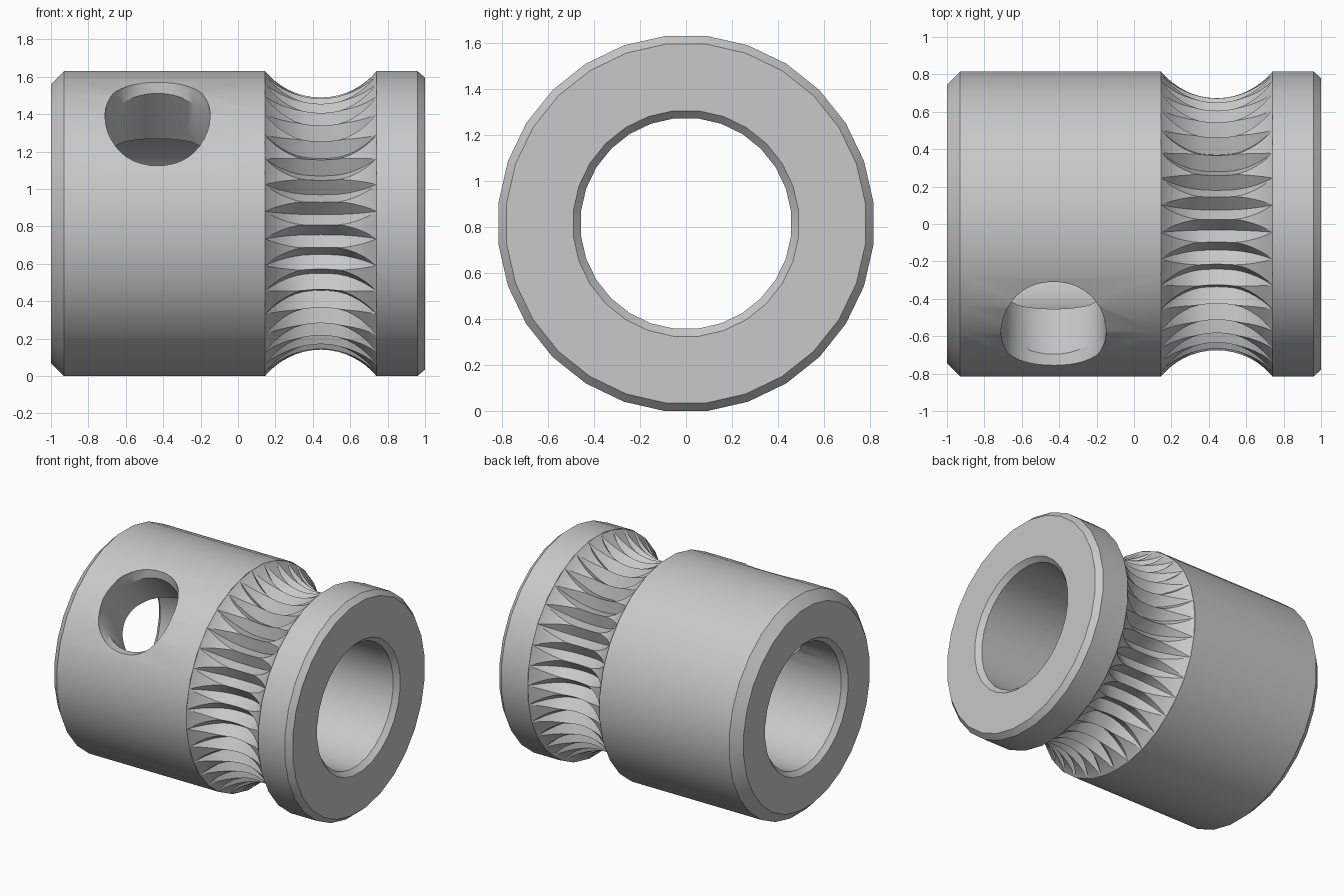
import bpy, bmesh
from math import sin, cos, pi, sqrt, radians

cube = bpy.data.objects.get("Cube")
if cube:
    bpy.data.objects.remove(cube)

AXIS_Z = 0.815       # height of the shaft axis, equal to the outer radius
SIDES = 28
FACET = 2 * pi / SIDES
CORNER = 1 / cos(FACET / 2)
GROOVE = (0.145, 0.74)

steel = bpy.data.materials.new("grey_steel")
steel.use_nodes = True
steel.diffuse_color = (0.58, 0.58, 0.58, 1)
steel.node_tree.nodes["Principled BSDF"].inputs["Base Color"].default_value = steel.diffuse_color


def around(x, r, a):
    """Point at radius r around the x axis; angle 0 is the front, rising upward."""
    return (x, -r * cos(a), AXIS_Z + r * sin(a))


def finish(bm, name):
    mesh = bpy.data.meshes.new(name)
    bm.to_mesh(mesh)
    bm.free()
    mesh.materials.append(steel)
    obj = bpy.data.objects.new(name, mesh)
    bpy.context.collection.objects.link(obj)
    return obj


def select(obj):
    bpy.ops.object.select_all(action='DESELECT')
    obj.select_set(True)
    bpy.context.view_layer.objects.active = obj


def smooth(obj):
    select(obj)
    bpy.ops.object.shade_smooth_by_angle(angle=radians(25))


def bridge(bm, rings, close_v):
    """Quads between successive closed rings."""
    count = len(rings[0])
    last = len(rings) if close_v else len(rings) - 1
    for i in range(last):
        a, b = rings[i], rings[(i + 1) % len(rings)]
        for j in range(count):
            k = (j + 1) % count
            bm.faces.new((a[j], b[j], b[k], a[k]))


# Collar body: closed profile (x, radius) with chamfers, bore and a recess for the teeth
profile = [(-1, 0.49), (-1, 0.745), (-0.93, 0.815), (GROOVE[0], 0.815), (GROOVE[0], 0.52),
           (GROOVE[1], 0.52), (GROOVE[1], 0.815), (0.96, 0.815), (1, 0.78), (1, 0.49),
           (0.965, 0.457), (-0.965, 0.457)]
bm = bmesh.new()
rings = [[bm.verts.new(around(x, r * CORNER, (j + 0.5) * FACET)) for j in range(SIDES)]
         for x, r in profile]
bridge(bm, rings, True)
bmesh.ops.recalc_face_normals(bm, faces=bm.faces)
body = finish(bm, "collar_body")

# Set screw hole cutter: (distance from axis, radius along x, radius around the collar)
bm = bmesh.new()
rings = []
for d, rx, rt in [(0.15, 0.275, 0.275), (0.71, 0.275, 0.275), (0.76, 0.28, 0.322), (0.95, 0.285, 0.45)]:
    ring = []
    for j in range(40):
        a = 2 * pi * j / 40
        t = rt * sin(a)
        ring.append(bm.verts.new((-0.43 + rx * cos(a), (t - d) / sqrt(2), AXIS_Z + (t + d) / sqrt(2))))
    rings.append(ring)
bridge(bm, rings, False)
bm.faces.new(rings[0])
bm.faces.new(rings[-1])
bmesh.ops.recalc_face_normals(bm, faces=bm.faces)
cutter = finish(bm, "screw_hole_cutter")
cutter.hide_render = True

cut = body.modifiers.new("screw_hole", 'BOOLEAN')
cut.operation = 'DIFFERENCE'
cut.solver = 'EXACT'
cut.object = cutter
select(body)
bpy.ops.object.modifier_apply(modifier=cut.name)
bpy.data.objects.remove(cutter)
smooth(body)

# Hobbed teeth: concave groove with V cuts that fade to points at both rims
TEETH, ROWS = 35, 20
PITCH = 2 * pi / TEETH
PHASE = radians(4.6)
mid, half = sum(GROOVE) / 2, (GROOVE[1] - GROOVE[0]) / 2
ARC, FLOOR = 0.386, 0.675
bm = bmesh.new()
rings = []
for i in range(ROWS + 1):
    u = -cos(pi * i / ROWS)
    x = mid + half * u
    groove = FLOOR + ARC - sqrt(ARC ** 2 - (half * u) ** 2)
    spread = min(1, 1.15 * (1 - u * u)) * PITCH / 2
    depth = 0.075 * spread / (PITCH / 2)
    ring = []
    for k in range(TEETH):
        for off, r in ((0, groove - depth), (spread, groove), (PITCH - spread, groove)):
            a = PHASE + k * PITCH + off
            # follow the flat-sided rim where the groove meets the collars
            d = (a + FACET / 2) % FACET - FACET / 2
            r *= 1 + (1 / cos(d) - 1) * u ** 4
            ring.append(bm.verts.new(around(x, r, a)))
    rings.append(ring)
bridge(bm, rings, False)
bmesh.ops.remove_doubles(bm, verts=bm.verts, dist=0.0003)
smooth(finish(bm, "hobbed_teeth"))
